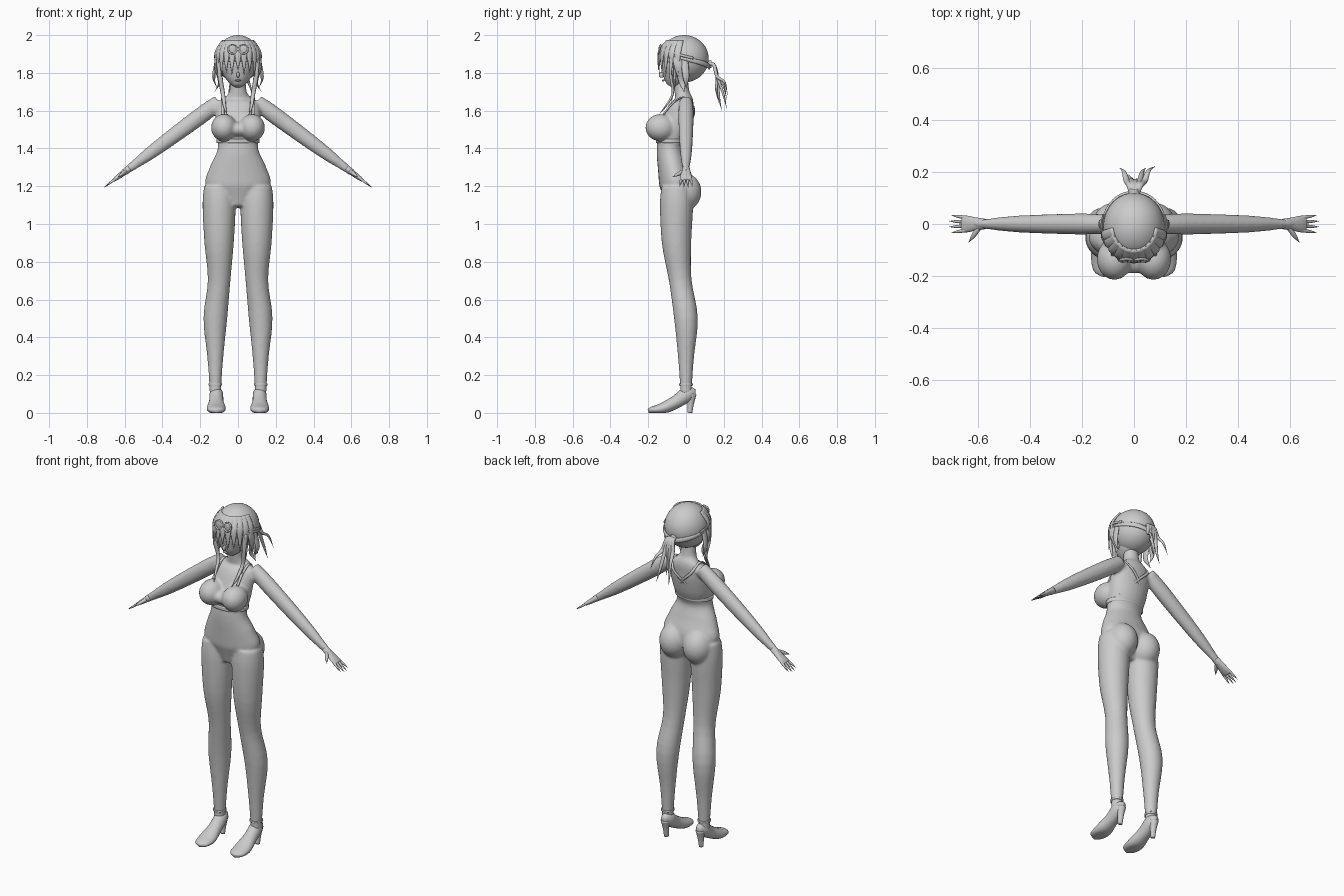
import bpy, bmesh
from math import sin, cos, pi, sqrt, radians
from mathutils import Vector, Matrix

cube = bpy.data.objects.get("Cube")
if cube:
    bpy.data.objects.remove(cube)

GREY = (0.6, 0.6, 0.6, 1)
clay = bpy.data.materials.new("light_grey")
clay.use_nodes = True
clay.diffuse_color = GREY
for node in clay.node_tree.nodes:
    if node.type == 'BSDF_PRINCIPLED':
        node.inputs["Base Color"].default_value = GREY

SIDEWAYS, DEPTH, UP = Vector((1, 0, 0)), Vector((0, 1, 0)), Vector((0, 0, 1))


def smooth_path(points, steps=4):
    """Catmull-Rom curve through points of any dimension."""
    last = len(points) - 1
    path = []
    for i in range(last):
        before, start = points[max(i - 1, 0)], points[i]
        end, after = points[i + 1], points[min(i + 2, last)]
        for k in range(steps):
            t = k / steps
            straight = (end - before) * t
            square = (before * 2 - start * 5 + end * 4 - after) * t ** 2
            cubic = (start * 3 - before - end * 3 + after) * t ** 3
            path.append(start + (straight + square + cubic) / 2)
    return path + [points[last]]


def tube(bm, rings, side=SIDEWAYS, sides=24):
    """Loft ellipses (x, y, z, radius along side, other radius)."""
    path = smooth_path([Vector(ring) for ring in rings])
    centres = [Vector(ring[:3]) for ring in path]
    loops = []
    for i, centre in enumerate(centres):
        axis = centres[min(i + 1, len(centres) - 1)] - centres[max(i - 1, 0)]
        across = axis.cross(side).normalized()
        along = across.cross(axis).normalized()
        wide, thick = max(path[i][3], 0.001), max(path[i][4], 0.001)
        loop = []
        for j in range(sides):
            turn = 2 * pi * j / sides
            loop.append(bm.verts.new(centre + along * wide * cos(turn) + across * thick * sin(turn)))
        loops.append(loop)
    for lower, upper in zip(loops, loops[1:]):
        for j in range(sides):
            k = (j + 1) % sides
            bm.faces.new((lower[j], lower[k], upper[k], upper[j]))
    bm.faces.new(loops[0])
    bm.faces.new(loops[-1])


def strand(bm, points, width, thick, side=SIDEWAYS, tapered=True):
    """Flat lock that narrows to a point, or an even strap."""
    rings = []
    for i, point in enumerate(points):
        t = i / (len(points) - 1)
        size = 1 - t ** 3 if tapered else 1
        rings.append((*point, width * size, thick * size))
    tube(bm, rings, side, sides=10)


def ball(bm, centre, radii, segments=32):
    place = Matrix.Translation(centre) @ Matrix.Diagonal((*radii, 1))
    bmesh.ops.create_uvsphere(bm, u_segments=segments, v_segments=segments // 2, radius=1, matrix=place)


def mirror(bm):
    copy = bmesh.ops.duplicate(bm, geom=bm.verts[:] + bm.edges[:] + bm.faces[:])["geom"]
    for item in copy:
        if isinstance(item, bmesh.types.BMVert):
            item.co.x = -item.co.x


def finish(bm, name):
    bmesh.ops.recalc_face_normals(bm, faces=bm.faces)
    mesh = bpy.data.meshes.new(name)
    bm.to_mesh(mesh)
    bm.free()
    mesh.materials.append(clay)
    mesh.shade_smooth()
    thing = bpy.data.objects.new(name, mesh)
    bpy.context.collection.objects.link(thing)
    return thing


# Straight arm axis from shoulder to fingertip
SHOULDER, FINGERTIP = Vector((0.1, 0, 1.645)), Vector((0.715, 0, 1.19))


def arm_point(t, y=0):
    return SHOULDER.lerp(FINGERTIP, t) + DEPTH * y


# Skull surface shared by the hair and the goggles
CROWN, SKULL = Vector((0, -0.01, 1.875)), Vector((0.118, 0.13, 0.125))


def on_hair(degrees, z, grow=1.0):
    turn = radians(degrees)
    rise = max(z - CROWN.z, 0) / SKULL.z
    reach = grow * sqrt(1 - rise ** 2)
    return Vector((SKULL.x * reach * sin(turn), CROWN.y - SKULL.y * reach * cos(turn), z))


# Body: limbs, torso and curves fused into one skin
bm = bmesh.new()
leg = [(1.2, -0.05, 0.08), (1.1, -0.05, 0.088), (0.9, -0.05, 0.078), (0.7, -0.03, 0.06),
       (0.5, 0, 0.063), (0.3, 0, 0.043), (0.15, 0, 0.032), (0.1, 0, 0.032)]
tube(bm, [(0.1 if z > 0.6 else 0.12, y, z, r, r) for z, y, r in leg])
arm = [(0, 0.04), (0.15, 0.045), (0.4, 0.041), (0.6, 0.034), (0.76, 0.022), (0.82, 0.02)]
tube(bm, [(*arm_point(t), r * 0.9, r) for t, r in arm], DEPTH)
ball(bm, (0.075, -0.135, 1.51), (0.068, 0.08, 0.072))
ball(bm, (0.078, -0.01, 1.17), (0.084, 0.092, 0.1))
mirror(bm)
torso = [(1.09, -0.06, 0.05, 0.05), (1.2, -0.05, 0.17, 0.09), (1.3, -0.07, 0.15, 0.08),
         (1.4, -0.085, 0.107, 0.07), (1.5, -0.06, 0.117, 0.08), (1.6, -0.03, 0.12, 0.07),
         (1.65, -0.01, 0.1, 0.05), (1.69, -0.02, 0.05, 0.04), (1.78, -0.03, 0.04, 0.04)]
tube(bm, [(0, y, z, wide, deep) for z, y, wide, deep in torso])
ball(bm, (0, -0.13, 1.5), (0.07, 0.06, 0.04))
body = finish(bm, "body")
fuse = body.modifiers.new("fuse", 'REMESH')
fuse.mode = 'VOXEL'
fuse.voxel_size = 0.008
fuse.use_smooth_shade = True
soften = body.modifiers.new("soften", 'SMOOTH')
soften.iterations = 7

# Hands: palm, fanned fingers and thumb
bm = bmesh.new()
palm = [(0.77, 0.02, 0.018), (0.83, 0.026, 0.015), (0.88, 0.032, 0.012), (0.91, 0.03, 0.008)]
tube(bm, [(*arm_point(t), wide, thick) for t, wide, thick in palm], DEPTH)
for finger in range(4):
    spread = finger - 1.5
    length = 1 - 0.015 * abs(spread)
    knuckle, tip = arm_point(0.88, spread * 0.016), arm_point(length, spread * 0.022)
    strand(bm, [knuckle.lerp(tip, k / 4) for k in range(5)], 0.007, 0.007, DEPTH)
strand(bm, [arm_point(0.8, -0.01), arm_point(0.84, -0.045), arm_point(0.87, -0.07)], 0.011, 0.01, UP)
mirror(bm)
finish(bm, "hands")

# Pumps with flattened soles and slim heels
bm = bmesh.new()
shoe = [(0.05, 0.105, 0.015, 0.02), (0.01, 0.1, 0.035, 0.04), (-0.05, 0.06, 0.038, 0.035),
        (-0.12, 0.025, 0.05, 0.03), (-0.18, 0.015, 0.04, 0.018), (-0.2, 0.01, 0.01, 0.01)]
tube(bm, [(0.115, y, z, wide, tall) for y, z, wide, tall in shoe])
for vert in bm.verts:
    vert.co.z = max(vert.co.z, 0)
heel = [(0.1, 0.026), (0.05, 0.017), (0, 0.013)]
tube(bm, [(0.115, 0.02 + z / 10, z, r, r) for z, r in heel])
mirror(bm)
finish(bm, "shoes")

# Ankle straps
bm = bmesh.new()
tube(bm, [(0.12, 0, z, 0.036, 0.036) for z in (0.145, 0.155)])
mirror(bm)
finish(bm, "ankle_straps")

# Top: straps over the shoulders crossing on the back, and a band below
bm = bmesh.new()
strand(bm, [(0.08, -0.12, 1.58), (0.08, -0.07, 1.64), (0.08, -0.01, 1.67), (0.06, 0.04, 1.62),
            (0, 0.035, 1.56), (-0.08, -0.02, 1.46)], 0.008, 0.005, tapered=False)
mirror(bm)
finish(bm, "top_straps")
bm = bmesh.new()
tube(bm, [(0, -0.08, z, 0.114, 0.08) for z in (1.43, 1.45)], sides=40)
finish(bm, "top_band")

# Head with nose and lips
bm = bmesh.new()
face = [(1.73, -0.085, 0.02, 0.018), (1.76, -0.07, 0.054, 0.056),
        (1.82, -0.045, 0.088, 0.09), (1.92, -0.03, 0.085, 0.085)]
tube(bm, [(0, y, z, wide, deep) for z, y, wide, deep in face], sides=32)
ball(bm, (0, -0.13, 1.79), (0.008, 0.014, 0.016), 12)
ball(bm, (0, -0.12, 1.76), (0.016, 0.008, 0.005), 12)
finish(bm, "head")

# Hair cap, open at the face
bm = bmesh.new()
ball(bm, CROWN, SKULL, 48)
opening = []
for f in bm.faces:
    middle = f.calc_center_median()
    if middle.y < -0.05 and middle.z < 1.865:
        opening.append(f)
bmesh.ops.delete(bm, geom=opening, context='FACES')
finish(bm, "hair_cap")

# Fringe of flat locks fanned around the brow
bm = bmesh.new()
for lock in range(11):
    angle = 15 * (lock - 5)
    turn = radians(angle)
    tip = 1.8 + 0.015 * (lock % 2) - 0.03 * abs(sin(turn))
    points = [on_hair(angle, z, 1.05) for z in (1.97, 1.92, 1.87, tip)]
    strand(bm, points, 0.02, 0.007, Vector((cos(turn), sin(turn), 0)))
finish(bm, "fringe")

# Long front locks, outward wisps and strands swept back to the tie
bm = bmesh.new()
strand(bm, [(0.1, -0.08, 1.88), (0.095, -0.08, 1.78), (0.08, -0.07, 1.69), (0.07, -0.11, 1.62),
            (0.055, -0.15, 1.57)], 0.013, 0.008)
strand(bm, [(0.1, -0.06, 1.87), (0.09, -0.06, 1.75), (0.08, -0.08, 1.63)], 0.012, 0.007)
strand(bm, [(0.1, -0.05, 1.91), (0.12, -0.04, 1.84), (0.1, -0.02, 1.75), (0.125, -0.01, 1.7)], 0.025, 0.008, DEPTH)
strand(bm, [(0.11, -0.01, 1.88), (0.13, 0, 1.78), (0.11, 0, 1.72)], 0.02, 0.008, DEPTH)
strand(bm, [on_hair(angle, 1.92 - angle / 2000, 1.02) for angle in range(180, 50, -20)], 0.014, 0.006, UP)
mirror(bm)
finish(bm, "side_locks")

# Ponytail and its tie
bm = bmesh.new()
for x, y, z in ((-0.055, 0.215, 1.66), (-0.02, 0.19, 1.6), (0.01, 0.175, 1.64),
                (0.045, 0.215, 1.61), (0.08, 0.22, 1.68)):
    strand(bm, [(0, 0.1, 1.84), (x / 4, 0.145, 1.845), (x / 2, 0.165, 1.78),
                (x * 0.7, y - 0.015, z + 0.07), (x, y, z)], 0.014, 0.01)
finish(bm, "ponytail")
bm = bmesh.new()
tube(bm, [(0, y, 1.845, 0.02, 0.02) for y in (0.115, 0.135)])
finish(bm, "hair_tie")

# Goggles worn on the hair: strap, rims and lenses
bm = bmesh.new()
band = [on_hair(angle, 1.89 + 0.035 * cos(radians(angle)), 1.06) for angle in range(-110, 111, 10)]
strand(bm, band, 0.007, 0.004, UP, tapered=False)
finish(bm, "goggle_strap")
bm = bmesh.new()
spot = Vector((0.029, -0.14, 1.925))
rim = []
for step in range(13):
    turn = 2 * pi * step / 12
    rim.append(spot + Vector((cos(turn), sin(turn) / 4, sin(turn))) * 0.023)
strand(bm, rim, 0.005, 0.005, DEPTH, tapered=False)
ball(bm, spot, (0.022, 0.005, 0.022), 20)
mirror(bm)
finish(bm, "goggles")
